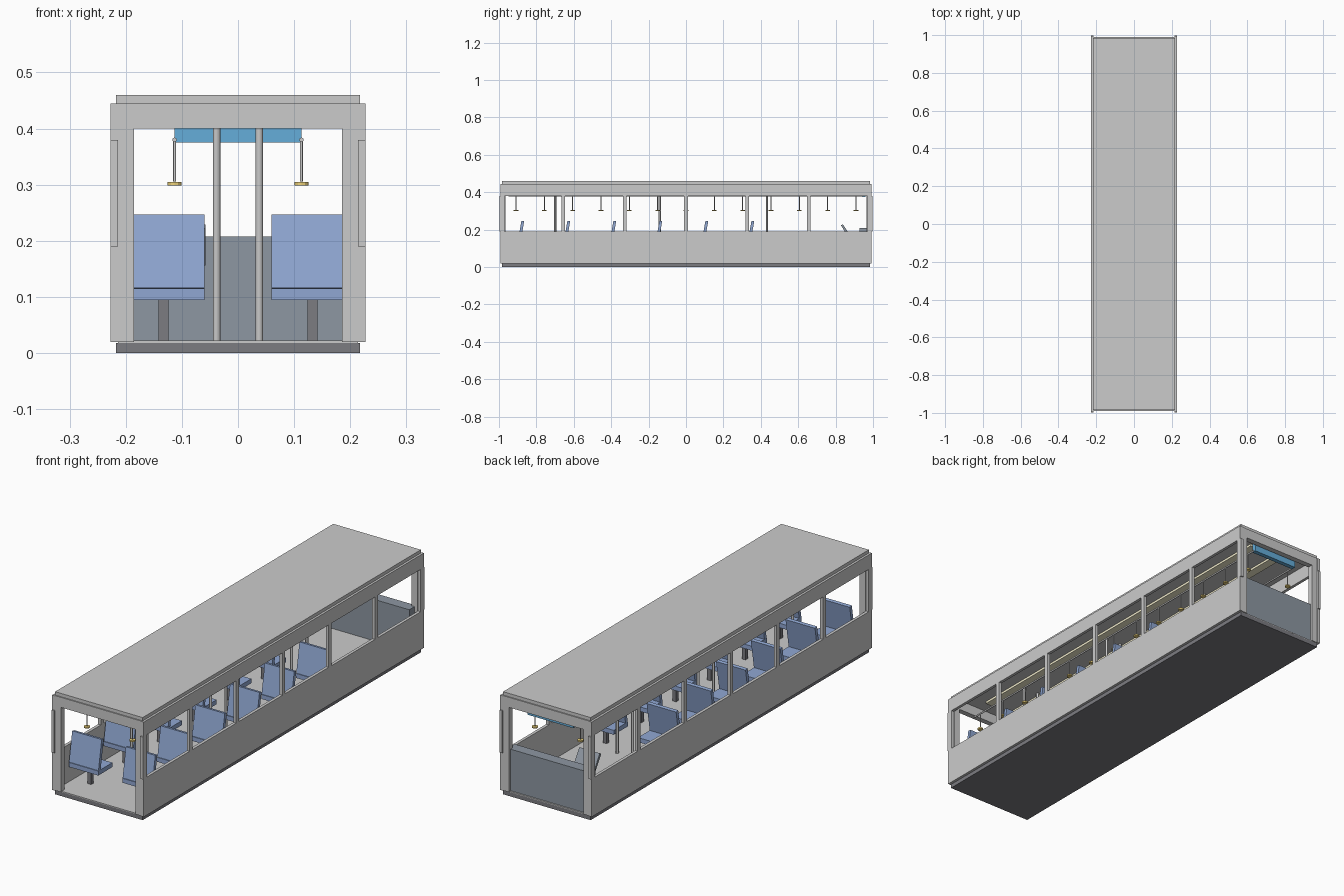
import bpy, math

if "Cube" in bpy.data.objects:
    bpy.data.objects.remove(bpy.data.objects["Cube"])


def mat(name, col):
    m = bpy.data.materials.new(name)
    m.diffuse_color = (*col, 1)
    m.use_nodes = True
    m.node_tree.nodes["Principled BSDF"].inputs["Base Color"].default_value = m.diffuse_color
    return m


DARK = mat("dark_grey", (0.2, 0.2, 0.22))
BLUE = mat("seat_blue", (0.28, 0.39, 0.65))
SIGN = mat("sign_blue", (0.13, 0.42, 0.7))
DASH = mat("dash_grey", (0.27, 0.31, 0.36))
GOLD = mat("handle_yellow", (0.85, 0.65, 0.2))
LAMP = mat("lamp_cream", (0.95, 0.9, 0.65))


def finish(name, m):
    o = bpy.context.object
    o.name = name
    if m:
        o.data.materials.append(m)
    return o


def box(name, x, y, z, m=None, tilt=0):
    """Box from (min, max) ranges, optionally tilted about x."""
    r = (x, y, z)
    bpy.ops.mesh.primitive_cube_add(size=1, location=[(a + b) / 2 for a, b in r])
    o = finish(name, m)
    o.scale = [abs(b - a) for a, b in r]
    o.rotation_euler.x = tilt
    return o


def rod(name, loc, r, length, m=None, along_y=False):
    bpy.ops.mesh.primitive_cylinder_add(
        vertices=12, radius=r, depth=length, location=loc,
        rotation=(math.pi / 2 if along_y else 0, 0, 0))
    o = finish(name, m)
    bpy.ops.object.shade_smooth_by_angle()
    return o


# Chassis, floor and roof
box("chassis", (-.217, .217), (-.985, .985), (0, .018), DARK)
box("floor", (-.214, .214), (-.985, .985), (.018, .022))
box("roof", (-.217, .217), (-.985, .985), (.445, .46))

# End headers
for s, n in ((-1, "front"), (1, "back")):
    box(n + "_header", (-.217, .217), (s * .965, s * .99), (.40, .445))

# Dashboard, driver panel and destination sign at the far end
box("dashboard", (-.2, .2), (.928, .978), (.022, .208), DASH)
box("driver_panel", (-.16, -.058), (.849, .861), (.153, .232), DASH, .58)
box("route_sign", (-.113, .113), (.94, .96), (.375, .425), SIGN)

for s, n in ((-1, "left"), (1, "right")):
    # Side walls and window pillars
    wall = (s * .2135, s * .227)
    box(n + "_lower_panel", wall, (-.992, .992), (.02, .19))
    box(n + "_upper_rail", wall, (-.992, .992), (.38, .445))
    for i in range(7):
        y = (i - 3) * .328
        w = .014 if i in (0, 6) else .01
        box(n + "_window_pillar", wall, (y - w, y + w), (.19, .38))
    for t in (-1, 1):
        box(n + "_corner_post", (s * .185, s * .2135), (t * .965, t * .99), (.02, .445))

    # Passenger seats
    for i in range(6):
        y = -.884 + i * .246
        seat = (s * .06, s * .206)
        box(n + "_seat_back", seat, (y - .0075, y + .0075), (.114, .247), BLUE, -.17)
        box(n + "_seat_cushion", seat, (y - .02, y + .08), (.095, .115), BLUE)
        box(n + "_seat_pedestal", (s * .124, s * .142), (y + .021, y + .039), (.022, .095), DARK)

    # Standing poles
    for y in (-.70, -.14, .433):
        rod(n + "_pole", (s * .038, y, .2335), .0065, .423)

    # Overhead rail with hanging handles
    rod(n + "_hand_rail", (s * .113, 0, .38), .004, 1.9, None, True)
    for i in range(13):
        y = (i - 6) * .1515
        rod(n + "_strap", (s * .113, y, .343), .0025, .075)
        bpy.ops.mesh.primitive_cylinder_add(vertices=12, radius=.0125, depth=.006,
                                            location=(s * .113, y, .302))
        finish(n + "_handle", GOLD)

    # Ceiling light strip
    box(n + "_ceiling_light", (s * .05, s * .09), (-.9, .9), (.435, .446), LAMP)
